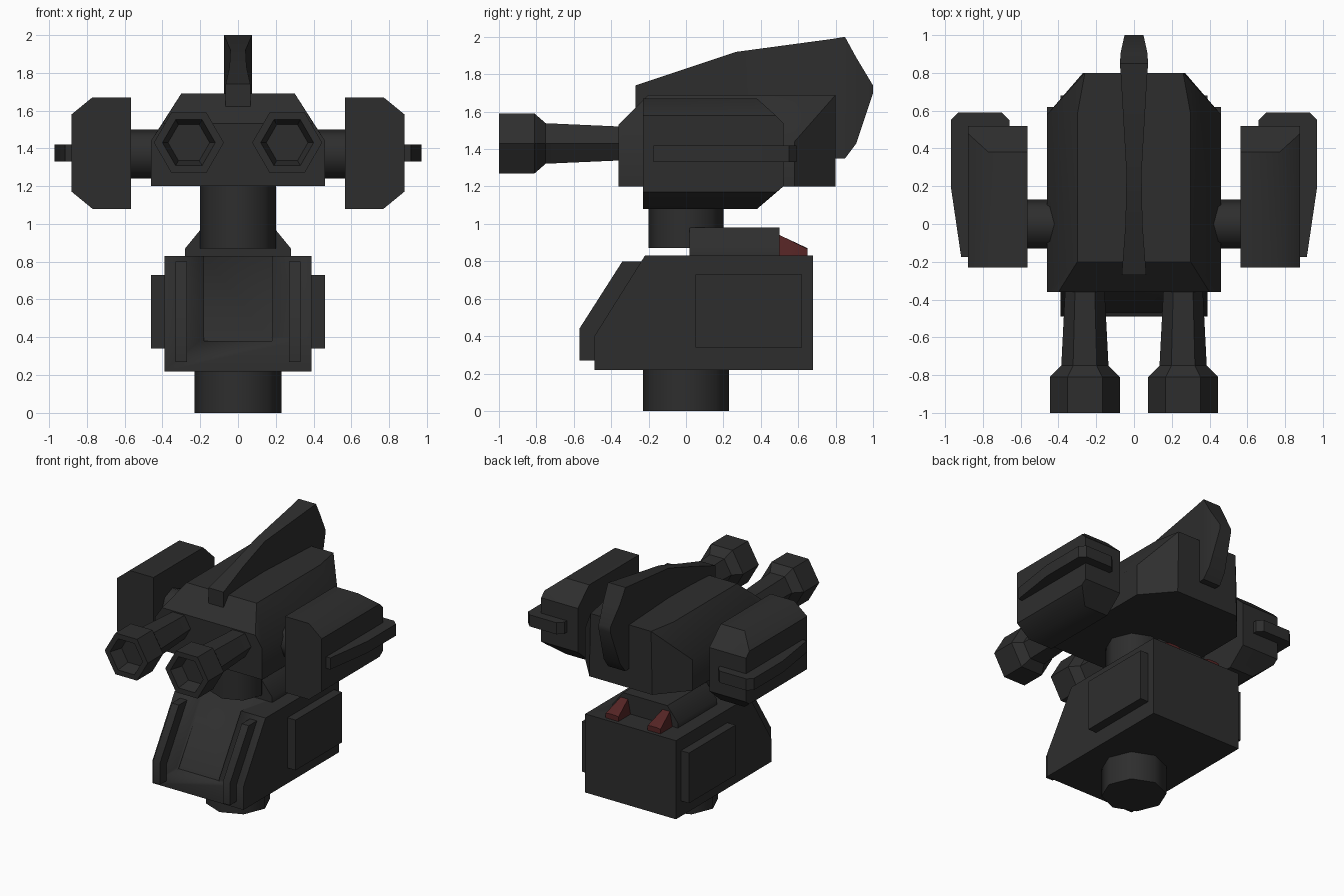
import bpy, bmesh, math
from mathutils import Matrix, Vector

if "Cube" in bpy.data.objects:
    bpy.data.objects.remove(bpy.data.objects["Cube"])


def material(name, rgb):
    m = bpy.data.materials.new(name)
    m.diffuse_color = (*rgb, 1)
    m.use_nodes = True
    m.node_tree.nodes["Principled BSDF"].inputs["Base Color"].default_value = m.diffuse_color
    return m


DARK = material("dark_metal", (0.027, 0.027, 0.027))
RED = material("dark_red", (0.09, 0.018, 0.018))


def finish(name, bm, mat=DARK, angle=40):
    bmesh.ops.recalc_face_normals(bm, faces=bm.faces)
    me = bpy.data.meshes.new(name)
    bm.to_mesh(me)
    bm.free()
    me.materials.append(mat)
    me.shade_smooth()
    me.set_sharp_from_angle(angle=math.radians(angle))
    ob = bpy.data.objects.new(name, me)
    bpy.context.collection.objects.link(ob)
    return ob


def hull(name, pts, mat=DARK):
    """Convex solid around points, with flat areas merged."""
    bm = bmesh.new()
    for p in pts:
        bm.verts.new(p)
    bmesh.ops.convex_hull(bm, input=bm.verts)
    bmesh.ops.dissolve_limit(bm, angle_limit=0.02, verts=bm.verts, edges=bm.edges)
    return finish(name, bm, mat)


def mirrored(pts):
    return [(s * x, y, z) for x, y, z in pts for s in (1, -1)]


def slab(x0, x1, outline):
    """Points of a side (y, z) outline between two x values."""
    return [(x, y, z) for y, z in outline for x in (x0, x1)]


def box(x0, x1, y0, y1, z0, z1):
    return slab(x0, x1, [(y0, z0), (y1, z0), (y1, z1), (y0, z1)])


def post(name, radius, length, centre, sides=8, axis="Z"):
    bm = bmesh.new()
    bmesh.ops.create_cone(bm, cap_ends=True, segments=sides, radius1=radius,
                          radius2=radius, depth=length)
    if axis == "X":
        bm.transform(Matrix.Rotation(math.pi / 2, 4, "Y"))
    bm.transform(Matrix.Translation(centre))
    return finish(name, bm, angle=50)


def barrel(name, cx, cz, profile, sides=6):
    """Rings of (radius, y) around the y axis, capped at both ends."""
    bm = bmesh.new()
    rings = []
    for r, y in profile:
        rings.append([bm.verts.new((cx + r * math.cos(math.tau * i / sides), y,
                                    cz + r * math.sin(math.tau * i / sides)))
                      for i in range(sides)])
    for a, b in zip(rings, rings[1:]):
        for i in range(sides):
            j = (i + 1) % sides
            bm.faces.new((a[i], a[j], b[j], b[i]))
    bm.faces.new(rings[0])
    bm.faces.new(rings[-1])
    return finish(name, bm, angle=35)


# Pedestal and neck
post("pedestal", 0.23, 0.24, (0, 0, 0.12))
post("neck", 0.2, 0.36, (0, 0, 1.05))

# Lower body with a shallow recess down the sloped front
body = hull("lower_body", slab(-0.39, 0.39, [
    (-0.49, 0.22), (0.68, 0.22), (0.68, 0.83), (-0.22, 0.83), (-0.49, 0.40)]))
cutter = hull("recess_cutter", slab(-0.18, 0.18, [
    (-0.60, 0.38), (-0.47, 0.38), (-0.16, 0.87), (-0.40, 0.87)]))
cutter.hide_render = True
cutter.hide_viewport = True
cut = body.modifiers.new("recess", "BOOLEAN")
cut.operation = "DIFFERENCE"
cut.solver = "EXACT"
cut.object = cutter

# Rear deck
hull("rear_deck", mirrored([(x, y, z) for y in (0.02, 0.5)
                            for x, z in ((0.28, 0.82), (0.28, 0.87), (0.19, 0.98))]))

# Head with chamfered top, brow and rear corners
hull("head", mirrored([
    (0.46, -0.36, 1.2), (0.46, 0.58, 1.2), (0.27, 0.8, 1.2),
    (0.46, -0.36, 1.44), (0.46, 0.58, 1.44), (0.40, -0.36, 1.53),
    (0.30, -0.2, 1.69), (0.30, 0.58, 1.69), (0.26, 0.8, 1.69)]))

# Crest fin: sections of (y, bottom, top, half width)
bm = bmesh.new()
rings = []
for y, z0, z1, w in ((-0.27, 1.61, 1.74, 0.065), (0.0, 1.58, 1.83, 0.045),
                     (0.27, 1.58, 1.92, 0.04), (0.79, 1.35, 1.99, 0.07),
                     (0.85, 1.35, 2.0, 0.075), (0.91, 1.43, 1.89, 0.07),
                     (1.0, 1.70, 1.74, 0.05)):
    rings.append([bm.verts.new(p) for p in ((-w, y, z0), (w, y, z0), (w, y, z1), (-w, y, z1))])
for a, b in zip(rings, rings[1:]):
    for i in range(4):
        j = (i + 1) % 4
        bm.faces.new((a[i], a[j], b[j], b[i]))
bm.faces.new(rings[0])
bm.faces.new(rings[-1])
finish("crest_fin", bm)

for s, side in ((1, "right"), (-1, "left")):
    def flip(pts):
        return [(s * x, y, z) for x, y, z in pts]

    # Front rail and side panel of the body
    hull(side + "_rail", flip(slab(0.27, 0.33, [
        (-0.57, 0.27), (-0.45, 0.27), (-0.57, 0.44), (-0.34, 0.80), (-0.2, 0.80)])))
    hull(side + "_panel", flip(box(0.37, 0.46, 0.05, 0.62, 0.34, 0.73)))

    # Tail light
    hull(side + "_tail_light", flip(
        slab(0.125, 0.235, [(0.49, 0.82), (0.65, 0.82), (0.65, 0.865)])
        + slab(0.15, 0.21, [(0.49, 0.945), (0.65, 0.87)])), RED)

    # Shoulder axle and pod
    post(side + "_axle", 0.13, 0.2, (s * 0.5, 0, 1.37), axis="X")
    hull(side + "_pod", flip(
        slab(0.565, 0.77, [(-0.23, 1.08), (-0.23, 1.67), (0.38, 1.67),
                           (0.52, 1.54), (0.52, 1.20), (0.38, 1.08)])
        + [(0.88, y, z) for y, z in ((-0.23, 1.17), (-0.23, 1.58), (0.48, 1.58),
                                     (0.52, 1.54), (0.52, 1.20), (0.48, 1.17))]))

    # Band wrapped around the outside and rear of the pod
    hull(side + "_pod_band", flip([(x, y, z) for z in (1.33, 1.42) for x, y in (
        (0.86, -0.175), (0.915, -0.175), (0.97, 0.2), (0.97, 0.55),
        (0.93, 0.59), (0.70, 0.59), (0.66, 0.55), (0.66, 0.48))]))

    # Hollow gun barrel
    barrel(side + "_barrel", s * 0.26, 1.43, (
        (0.105, -0.25), (0.105, -0.36), (0.125, -0.75), (0.185, -0.81),
        (0.185, -1.0), (0.14, -1.0), (0.11, -0.9)))
